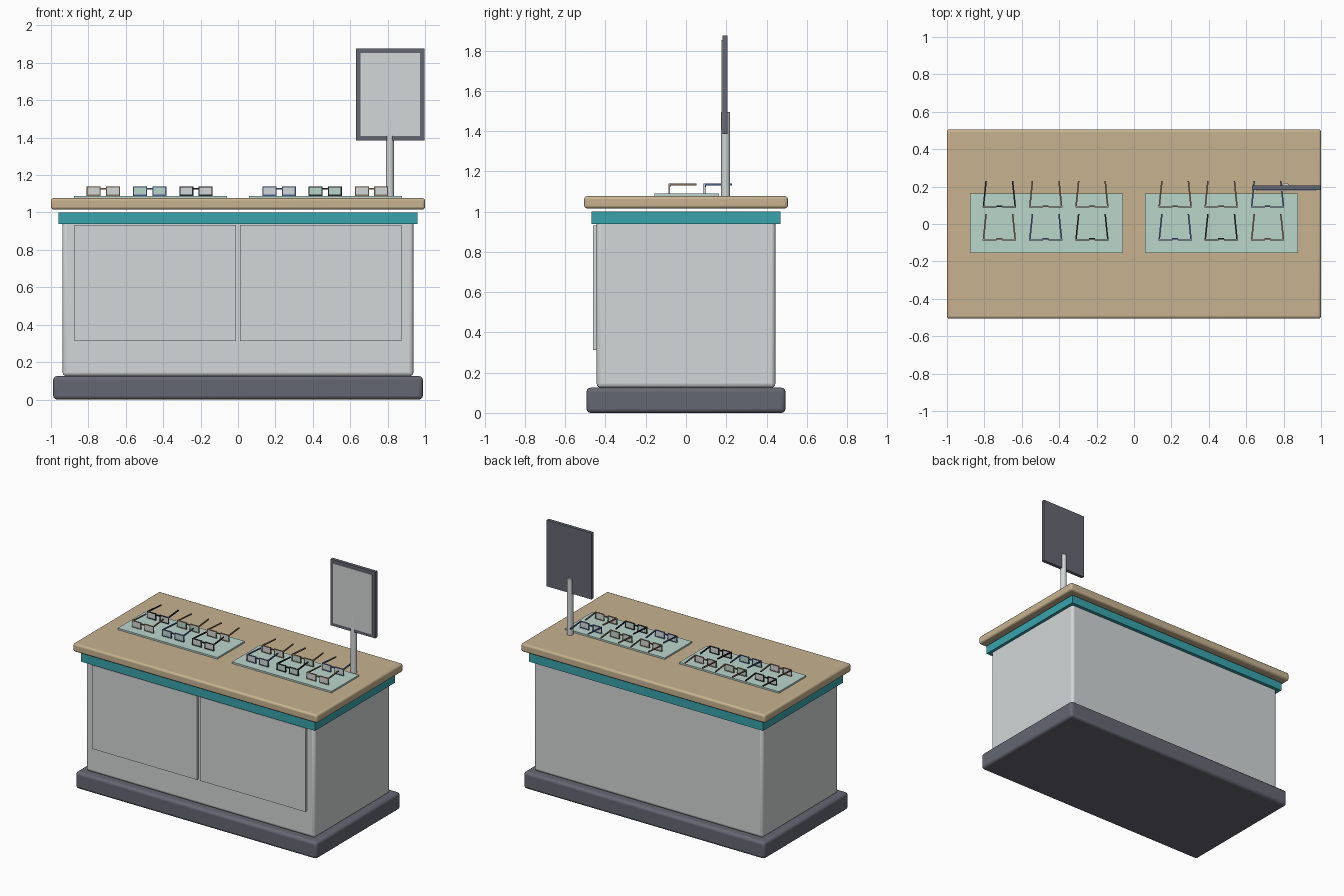
import bpy
import bmesh
import math
from mathutils import Matrix, Vector

cube = bpy.data.objects.get("Cube")
if cube:
    bpy.data.objects.remove(cube, do_unlink=True)


def material(name, r, g, b):
    m = bpy.data.materials.new(name)
    m.use_nodes = True
    m.diffuse_color = (r, g, b, 1)
    m.node_tree.nodes["Principled BSDF"].inputs["Base Color"].default_value = (r, g, b, 1)
    return m


GREY = material("light grey", 0.65, 0.68, 0.68)
CHARCOAL = material("charcoal", 0.13, 0.135, 0.17)
TEAL = material("teal", 0.04, 0.37, 0.41)
WOOD = material("pale wood", 0.57, 0.45, 0.28)
MAT = material("pale mint", 0.49, 0.67, 0.6)
BLACK = material("black frame", 0.02, 0.02, 0.025)
BROWN = material("brown frame", 0.25, 0.16, 0.1)
BLUE = material("blue frame", 0.07, 0.12, 0.28)


def finish(name, bm, mats):
    mesh = bpy.data.meshes.new(name)
    bm.to_mesh(mesh)
    bm.free()
    for m in mats:
        mesh.materials.append(m)
    obj = bpy.data.objects.new(name, mesh)
    bpy.context.collection.objects.link(obj)
    return obj


def add_box(bm, lo, hi, index=0):
    lo, hi = Vector(lo), Vector(hi)
    place = Matrix.Translation((lo + hi) / 2) @ Matrix.Diagonal((*(hi - lo), 1))
    verts = bmesh.ops.create_cube(bm, size=1, matrix=place)["verts"]
    for face in {f for v in verts for f in v.link_faces}:
        face.material_index = index
    return verts


def smooth(obj):
    bpy.ops.object.select_all(action='DESELECT')
    obj.select_set(True)
    bpy.context.view_layer.objects.active = obj
    bpy.ops.object.shade_smooth_by_angle(angle=math.radians(35))


def box(name, lo, hi, mat, bevel=0):
    bm = bmesh.new()
    add_box(bm, lo, hi)
    obj = finish(name, bm, [mat])
    if bevel:
        mod = obj.modifiers.new("rounded edges", 'BEVEL')
        mod.width = bevel
        mod.segments = 3
        smooth(obj)
    return obj


# Counter, from the floor up
box("plinth", (-0.988, -0.494, 0), (0.988, 0.494, 0.125), CHARCOAL, 0.02)
box("cabinet_body", (-0.938, -0.444, 0.125), (0.938, 0.444, 0.985), GREY, 0.02)
box("accent_band", (-0.96, -0.469, 0.938), (0.96, 0.469, 1.0), TEAL)
box("countertop", (-1, -0.506, 1.016), (1, 0.506, 1.077), WOOD, 0.014)

# Front doors and display mats, one for each half
for side, sign in (("right", -1), ("left", 1)):
    x0, x1 = sorted((sign * 0.012, sign * 0.875))
    box(side + "_door", (x0, -0.461, 0.312), (x1, -0.44, 0.932), GREY)
    x0, x1 = sorted((sign * 0.06, sign * 0.876))
    box(side + "_mat", (x0, -0.156, 1.075), (x1, 0.163, 1.089), MAT)


def spectacles(name, x, y, frame, lens):
    """Rectangular rims with thin lenses, a bridge and two tapering temples."""
    bm = bmesh.new()
    z0, z1, t, d = 1.089, 1.139, 0.006, 0.004
    for s in (-1, 1):
        a, b = sorted((x + s * 0.014, x + s * 0.089))
        add_box(bm, (a, y - 0.002, z0), (b, y + 0.002, z1), 1)
        add_box(bm, (a, y - d, z0), (b, y + d, z0 + t))
        add_box(bm, (a, y - d, z1 - t), (b, y + d, z1))
        add_box(bm, (a, y - d, z0), (a + t, y + d, z1))
        add_box(bm, (b - t, y - d, z0), (b, y + d, z1))
        arm_x = x + s * 0.085
        arm = add_box(bm, (arm_x - 0.004, y, z1 - 0.008), (arm_x + 0.004, y + 0.137, z1))
        for v in arm:
            if v.co.y > y + 0.1:
                v.co.x -= s * 0.014
    add_box(bm, (x - 0.016, y, z1 - 0.016), (x + 0.016, y + 0.008, z1 - 0.008))
    finish(name, bm, [frame, lens])


# Two rows of spectacles, three columns on each mat
columns = (-0.72, -0.472, -0.225, 0.22, 0.466, 0.714)
rows = (("front", -0.084, (BROWN, BLUE, BLACK, BLUE, BLACK, BROWN)),
        ("back", 0.092, (BLACK, BROWN, BROWN, BROWN, BROWN, BLUE)))
for row, y, frames in rows:
    for i, (x, frame) in enumerate(zip(columns, frames)):
        lens = MAT if i % 3 == 1 else GREY
        spectacles(f"{row}_spectacles_{i + 1}", x, y, frame, lens)

# Mirror on its post
box("mirror_frame", (0.632, 0.181, 1.385), (0.998, 0.205, 1.876), CHARCOAL)
box("mirror_glass", (0.656, 0.176, 1.409), (0.974, 0.183, 1.852), GREY)
bm = bmesh.new()
bmesh.ops.create_cone(bm, cap_ends=True, segments=24, radius1=0.022, radius2=0.022,
                      depth=0.42, matrix=Matrix.Translation((0.812, 0.197, 1.285)))
smooth(finish("mirror_post", bm, [GREY]))
